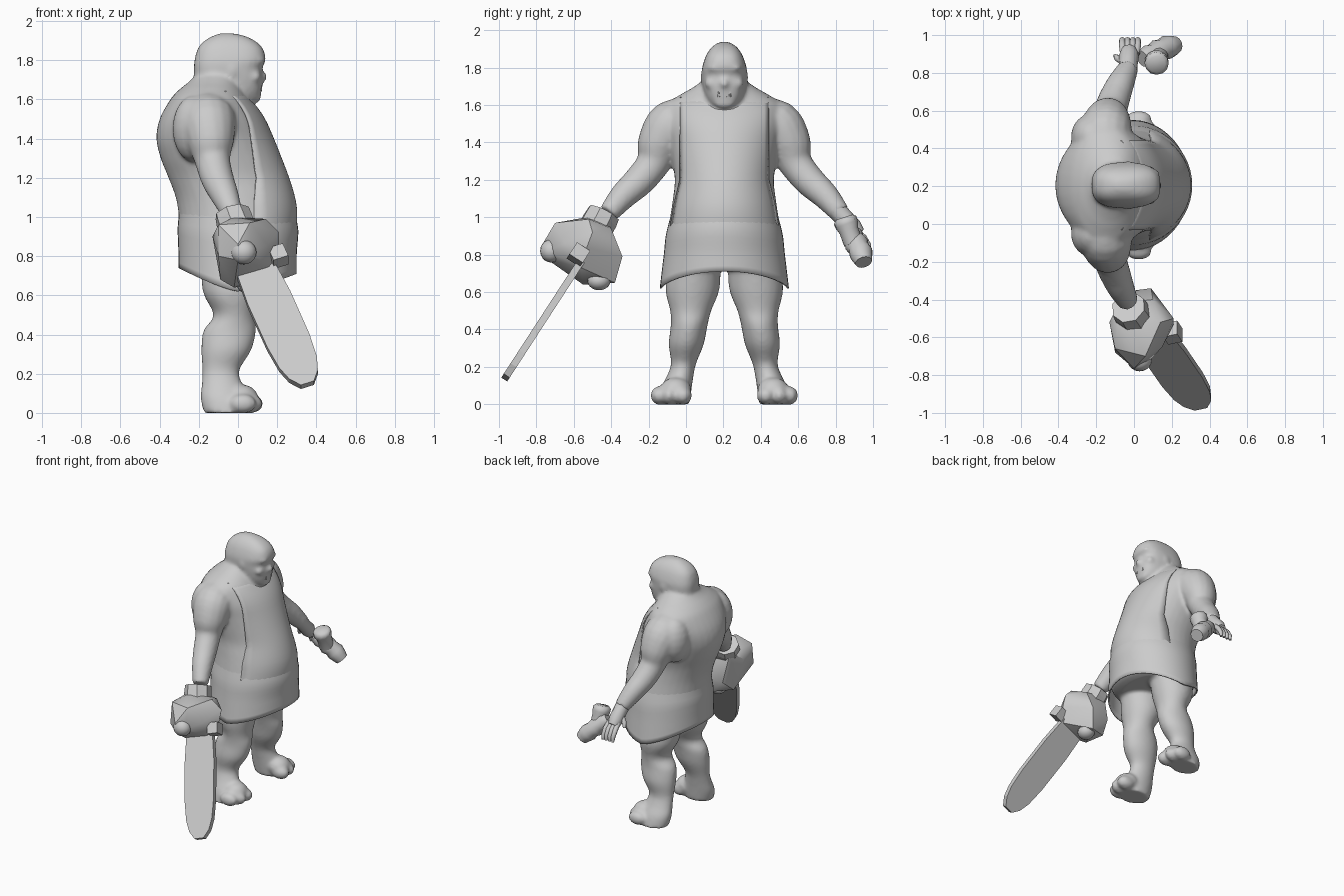
import bpy, bmesh, math
from mathutils import Vector, Matrix

C = 0.205                      # y of the figure's own mirror plane
gray = bpy.data.materials.new("plain gray")
gray.diffuse_color = (0.6, 0.6, 0.6, 1)


def finish(name, bm, smooth=None):
    """Turn a bmesh into an object; smooth is the sharp-edge angle in degrees."""
    bmesh.ops.recalc_face_normals(bm, faces=bm.faces[:])
    me = bpy.data.meshes.new(name)
    bm.to_mesh(me)
    bm.free()
    me.materials.append(gray)
    ob = bpy.data.objects.new(name, me)
    bpy.context.collection.objects.link(ob)
    if smooth:
        bpy.ops.object.select_all(action='DESELECT')
        bpy.context.view_layer.objects.active = ob
        ob.select_set(True)
        bpy.ops.object.shade_smooth_by_angle(angle=math.radians(smooth))
    return ob


def flow(rows, k=5):
    """Catmull-Rom resampling of a list of number rows."""
    out = []
    for i in range(len(rows) - 1):
        p0, p1, p2, p3 = rows[max(i - 1, 0)], rows[i], rows[i + 1], rows[min(i + 2, len(rows) - 1)]
        for t in (j / k for j in range(k)):
            out.append([b + 0.5 * t * (c - a + t * (2 * a - 5 * b + 4 * c - d + t * (3 * (b - c) + d - a)))
                        for a, b, c, d in zip(p0, p1, p2, p3)])
    return out + [list(rows[-1])]


def skin(bm, rings, closed=True):
    """Bridge rings of points; closed rings get end caps."""
    vs = [[bm.verts.new(p) for p in r] for r in rings]
    n = len(vs[0])
    for a, b in zip(vs, vs[1:]):
        for i in range(n if closed else n - 1):
            j = (i + 1) % n
            bm.faces.new((a[i], a[j], b[j], b[i]))
    if closed:
        bm.faces.new(vs[0])
        bm.faces.new(vs[-1])


def oval(z, x0, x1, y0, y1, n=36, e=1.0):
    """Horizontal oval inside a box; e below 1 makes it squarer."""
    pts = []
    for i in range(n):
        a = 2 * math.pi * i / n
        c, s = math.cos(a), math.sin(a)
        pts.append(Vector(((x0 + x1) / 2 + (x1 - x0) / 2 * math.copysign(abs(c) ** e, c),
                           (y0 + y1) / 2 + (y1 - y0) / 2 * math.copysign(abs(s) ** e, s), z)))
    return pts


def tube(bm, pts, radii, n=16):
    """Round limb through points with a radius at each."""
    pts = [Vector(p) for p in pts]
    rings = []
    for i, p in enumerate(pts):
        d = pts[min(i + 1, len(pts) - 1)] - pts[max(i - 1, 0)]
        q = d.to_track_quat('Z', 'Y')
        rings.append([p + q @ Vector((radii[i] * math.cos(2 * math.pi * k / n),
                                      radii[i] * math.sin(2 * math.pi * k / n), 0)) for k in range(n)])
    skin(bm, rings)


def ball(bm, loc, size, seg=18):
    m = Matrix.Translation(loc) @ Matrix.Diagonal((*size, 1))
    bmesh.ops.create_uvsphere(bm, u_segments=seg, v_segments=seg // 2 + 1, radius=1, matrix=m)


# torso sections: height, back x, front x, half width
TORSO = flow([(0.72, -0.22, 0.20, 0.25), (0.76, -0.285, 0.275, 0.31), (0.9, -0.298, 0.298, 0.305),
              (1.0, -0.302, 0.295, 0.29), (1.1, -0.318, 0.278, 0.275), (1.2, -0.355, 0.248, 0.265),
              (1.3, -0.395, 0.21, 0.28), (1.4, -0.417, 0.17, 0.30), (1.5, -0.40, 0.125, 0.32),
              (1.6, -0.345, 0.06, 0.31), (1.65, -0.30, 0.03, 0.245), (1.69, -0.25, 0.01, 0.175),
              (1.74, -0.2, 0.0, 0.10)])


def section(z):
    for a, b in zip(TORSO, TORSO[1:]):
        if z <= b[0]:
            t = max(0, (z - a[0]) / (b[0] - a[0]))
            return [u + (v - u) * t for u, v in zip(a[1:], b[1:])]
    return TORSO[-1][1:]


# body: torso, head, arms, legs fused into one soft skin
bm = bmesh.new()
skin(bm, [oval(z, a, b, C - h, C + h) for z, a, b, h in TORSO])
HEAD = flow([(1.575, -0.14, 0.07, 0.055), (1.605, -0.2, 0.108, 0.085), (1.65, -0.21, 0.122, 0.106),
             (1.71, -0.222, 0.127, 0.117), (1.76, -0.225, 0.122, 0.121), (1.80, -0.222, 0.142, 0.119),
             (1.86, -0.205, 0.127, 0.10), (1.90, -0.17, 0.085, 0.076), (1.925, -0.125, 0.03, 0.048),
             (1.938, -0.09, -0.03, 0.02)], 3)
skin(bm, [oval(z, a, b, C - h, C + h, e=0.75) for z, a, b, h in HEAD])
ball(bm, (0.12, C, 1.715), (0.03, 0.028, 0.03))           # nose
ball(bm, (0.09, C, 1.612), (0.028, 0.06, 0.03))           # chin
LEG = flow([(0.80, -0.19, 0.13, 0.02, 0.29), (0.62, -0.18, 0.105, 0.025, 0.315),
            (0.5, -0.125, 0.085, 0.07, 0.29), (0.42, -0.177, 0.092, 0.09, 0.287),
            (0.32, -0.188, 0.068, 0.11, 0.298), (0.22, -0.182, 0.008, 0.15, 0.285),
            (0.15, -0.185, 0.02, 0.165, 0.308), (0.08, -0.192, 0.05, 0.175, 0.345),
            (0.0, -0.175, 0.05, 0.185, 0.365)], 4)
for s in (-1, 1):
    skin(bm, [oval(z, a, b, C + s * h0, C + s * h1, 24) for z, a, b, h0, h1 in LEG])
    ball(bm, (0.02, C + s * 0.26, 0.075), (0.085, 0.085, 0.07))         # instep
    for x, h, r in ((0.06, 0.222, 0.05), (0.055, 0.295, 0.045), (0.025, 0.35, 0.045)):
        ball(bm, (x, C + s * h, 0.047), (0.07, r, 0.05))                # toes
    arm = flow([(-0.15, 0.16, 1.52, 0.11), (-0.15, 0.275, 1.49, 0.14), (-0.14, 0.345, 1.39, 0.122),
                (-0.13, 0.38, 1.29, 0.092), (-0.105, 0.455, 1.195, 0.084), (-0.07, 0.54, 1.115, 0.073),
                (-0.03, 0.62, 1.02, 0.055)], 4)
    tube(bm, [(x, C + s * h, z) for x, h, z, r in arm], [p[3] for p in arm])
    ball(bm, (-0.155, C + s * 0.28, 1.49), (0.135, 0.135, 0.135))       # shoulder
    ball(bm, (-0.225, C + s * 0.255, 1.45), (0.11, 0.125, 0.17))        # shoulder blade
    ball(bm, (0.11, C + s * 0.045, 1.797), (0.03, 0.045, 0.014))        # brow
    ball(bm, (-0.03, C + s * 0.115, 1.745), (0.028, 0.014, 0.035))      # ear
    ball(bm, (0.085, C + s * 0.065, 1.715), (0.035, 0.04, 0.03))        # cheek
body = finish("body", bm)
rm = body.modifiers.new("fuse", 'REMESH')
rm.mode, rm.voxel_size, rm.use_smooth_shade = 'VOXEL', 0.012, True
sm = body.modifiers.new("soften", 'SMOOTH')
sm.factor, sm.iterations = 0.5, 9

# teeth
bm = bmesh.new()
for y, r, h in ((-0.03, 0.008, 0.028), (0.03, 0.008, 0.028), (-0.01, 0.006, 0.014), (0.01, 0.006, 0.014)):
    tube(bm, [(0.115, C + y, 1.645), (0.12, C + y, 1.645 + h)], [r, r * 0.4], 6)
finish("teeth", bm)

# apron bib across the chest and belly, edges sinking into the body
bm = bmesh.new()
rows = []
for k in range(19):
    z = 0.92 + 0.72 * k / 18
    a, b, h = section(z)
    w = min(0.235 + 0.05 * max(0, (1.2 - z) / 0.2), 0.96 * h)
    lift = 0.008 - 0.016 * max(0, (1.05 - z) / 0.13) - 0.02 * max(0, (z - 1.55) / 0.09)
    rows.append([Vector(((a + b) / 2 + (b - a) / 2 * math.sqrt(1 - (w * t / 10 / h) ** 2) + lift,
                         C + w * t / 10, z)) for t in range(-10, 11)])
skin(bm, rows, closed=False)
bib = finish("apron_bib", bm, 50)

# apron skirt wrapped round the hips, hem lowest at the sides
bm = bmesh.new()
rows = []
for k in range(13):
    t = k / 12
    ring = []
    for i in range(49):
        ang = 2 * math.pi * i / 48
        c, s = math.cos(ang), math.sin(ang)
        hem = 0.62 + (0.09 if c > 0 else 0.12) * abs(c) ** 1.3
        z = 1.08 + (hem - 1.08) * t
        a, b, h = section(max(z, 0.82))
        lift = 0.004 - 0.018 * max(0, 1 - t * 2.5)
        h += lift + max(0, 0.82 - z) * 0.12
        ring.append(Vector(((a + b) / 2 + ((b - a) / 2 + lift) * c, C + h * s, z)))
    rows.append(ring)
skin(bm, rows, closed=False)
bmesh.ops.remove_doubles(bm, verts=bm.verts[:], dist=1e-4)
skirt = finish("apron_skirt", bm, 50)
for ob in (bib, skirt):
    so = ob.modifiers.new("cloth", 'SOLIDIFY')
    so.thickness, so.offset = 0.01, 0

# open hand with hanging fingers
bm = bmesh.new()
tube(bm, [(-0.035, 0.80, 1.045), (-0.03, 0.85, 0.99), (-0.027, 0.89, 0.945), (-0.025, 0.92, 0.91)],
     [0.052, 0.05, 0.053, 0.04], 12)
for x in (-0.062, -0.034, -0.006, 0.02):
    tube(bm, [(x * 0.8 - 0.005, 0.90, 0.935), (x, 0.95, 0.89), (x, 0.975, 0.85), (x, 0.98, 0.815)],
         [0.019, 0.018, 0.016, 0.010], 8)
tube(bm, [(-0.05, 0.86, 0.97), (-0.09, 0.88, 0.935), (-0.10, 0.89, 0.90)], [0.024, 0.018, 0.011], 8)
finish("open_hand", bm, 60)

# carried lump: ribbed bar with an upright stub
bm = bmesh.new()
tube(bm, [(0.045, 0.875, 0.925), (0.075, 0.89, 0.90), (0.10, 0.90, 0.88), (0.125, 0.912, 0.855),
          (0.15, 0.924, 0.835), (0.175, 0.936, 0.81), (0.2, 0.942, 0.785), (0.22, 0.95, 0.76)],
     [0.045, 0.058, 0.053, 0.065, 0.057, 0.064, 0.056, 0.046], 12)
tube(bm, [(0.13, 0.895, 0.86), (0.125, 0.87, 0.93), (0.12, 0.86, 0.96), (0.12, 0.85, 0.985), (0.12, 0.845, 1.0)],
     [0.052, 0.054, 0.064, 0.064, 0.046], 12)
finish("carried_bar", bm, 50)

# saw housing: faceted hull
bm = bmesh.new()
for p in ((-0.08, -0.42, 0.97), (0.10, -0.40, 0.94), (-0.02, -0.53, 1.0), (0.14, -0.52, 0.99),
          (-0.10, -0.66, 0.96), (0.06, -0.70, 0.97), (-0.13, -0.52, 0.90), (0.21, -0.50, 0.92),
          (0.21, -0.53, 0.84), (0.09, -0.34, 0.79), (-0.06, -0.36, 0.76), (-0.09, -0.45, 0.68),
          (-0.02, -0.55, 0.64), (0.06, -0.38, 0.65), (0.18, -0.56, 0.73), (0.15, -0.65, 0.86),
          (-0.10, -0.68, 0.80), (0.0, -0.765, 0.86), (0.0, -0.75, 0.78), (0.07, -0.74, 0.82)):
    bm.verts.new(p)
bmesh.ops.convex_hull(bm, input=bm.verts[:])
bmesh.ops.dissolve_limit(bm, angle_limit=math.radians(8), verts=bm.verts[:], edges=bm.edges[:])
finish("saw_housing", bm, 35)

# saw collar round the wrist
bm = bmesh.new()
tube(bm, [(-0.03, -0.44, 1.02), (-0.02, -0.458, 0.985), (0.0, -0.49, 0.93)], [0.092, 0.096, 0.096], 8)
finish("saw_collar", bm)

# saw knobs
bm = bmesh.new()
ball(bm, (0.03, -0.72, 0.82), (0.065, 0.06, 0.062))
ball(bm, (0.05, -0.465, 0.66), (0.06, 0.062, 0.05))
finish("saw_knobs", bm, 60)

# saw frame: e runs down the blade plane, which also contains the x axis
e = Vector((0, -0.545, -0.838))
along = (Vector((1, 0, 0)) * 0.26 + e * 0.69).normalized()
across = (Vector((1, 0, 0)) * 0.69 - e * 0.26).normalized()
flat = along.cross(across)

# saw tensioner block
bm = bmesh.new()
turn = Matrix((across, flat, along)).transposed().to_4x4()
bmesh.ops.create_cube(bm, size=1, matrix=Matrix.Translation((0.205, -0.575, 0.80)) @ turn
                      @ Matrix.Diagonal((0.08, 0.085, 0.08, 1)))
finish("saw_block", bm)

# saw blade: half outline (distance along, half width) mirrored and thickened
bm = bmesh.new()
half = [(-0.04, 0.10), (0.2, 0.116), (0.48, 0.115), (0.62, 0.102), (0.70, 0.078), (0.755, 0.035)]
outline = half + [(d, -w) for d, w in reversed(half)]
base = Vector((0.088, -0.58, 0.735))
skin(bm, [[base + along * d + across * w + flat * t for d, w in outline] for t in (-0.019, 0.019)])
finish("saw_blade", bm)
